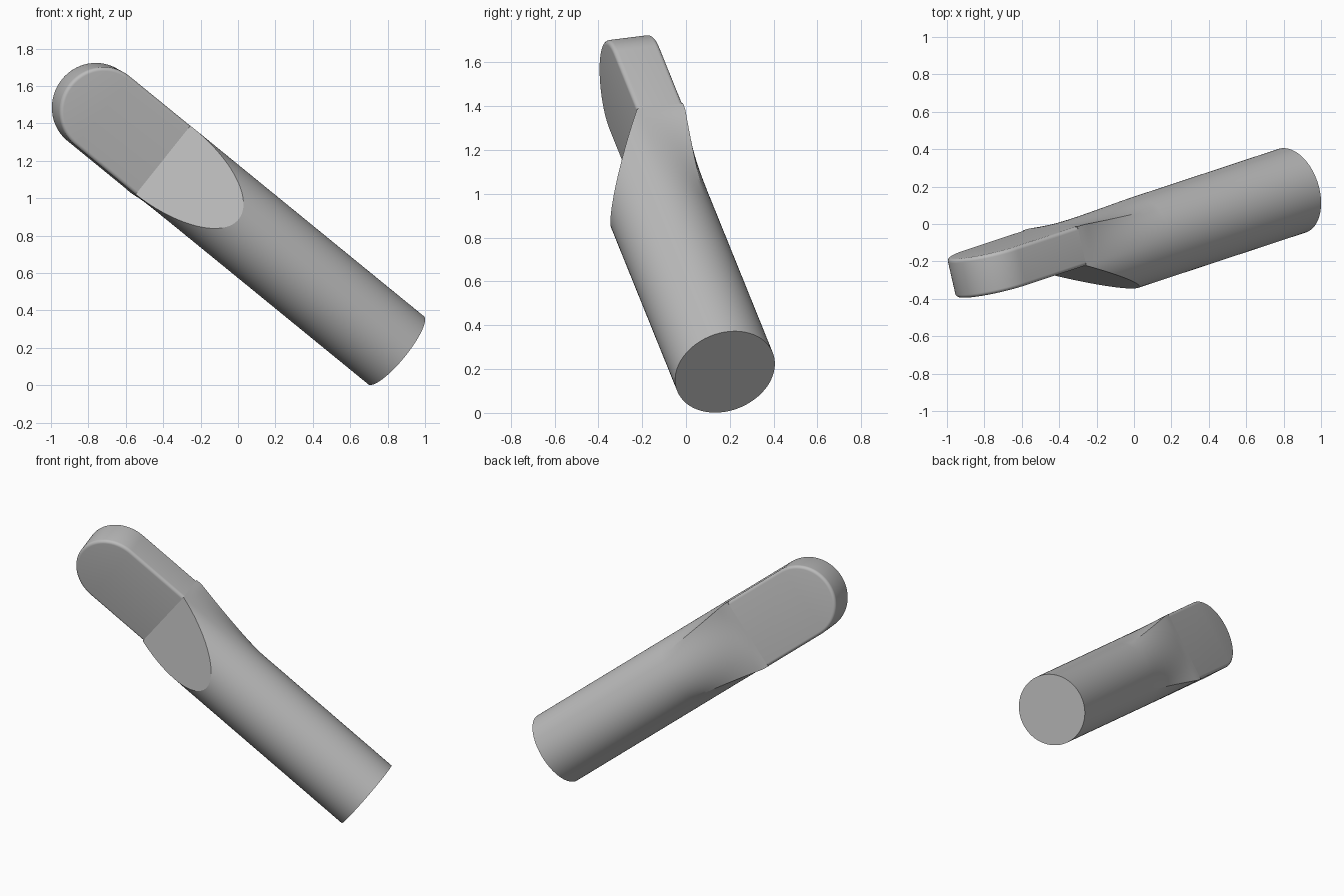
import bpy, bmesh, math
from mathutils import Matrix, Vector

cube = bpy.data.objects.get("Cube")
if cube:
    bpy.data.objects.remove(cube, do_unlink=True)

R = 0.235        # shaft radius and half width of the blade
DEPTH = 0.216    # blade thickness, behind the shaft axis
BEND = 1.66      # distance along the axis where the blade begins
TIP = 2.088      # centre of the rounded blade tip
FLARE = 1.05     # start of the round-to-flat blend
SIDES = 96

# Local frame: x across the blade, y out of its front face, z along the shaft
axis = Vector((-0.751, -0.248, 0.613)).normalized()
across = axis.cross(Vector((0.22, -0.96, -0.12))).normalized()
outward = across.cross(axis)
frame = Matrix((across, outward, axis)).transposed().to_4x4()
frame.translation = (0.845, 0.178, 0.187)

grey = bpy.data.materials.new("plain grey")
grey.use_nodes = True
grey.diffuse_color = (0.5, 0.5, 0.5, 1)
grey.node_tree.nodes["Principled BSDF"].inputs["Base Color"].default_value = (0.5, 0.5, 0.5, 1)


def finish(bm, name):
    bmesh.ops.transform(bm, matrix=frame, verts=bm.verts)
    bmesh.ops.recalc_face_normals(bm, faces=bm.faces)
    mesh = bpy.data.meshes.new(name)
    bm.to_mesh(mesh)
    bm.free()
    mesh.materials.append(grey)
    obj = bpy.data.objects.new(name, mesh)
    bpy.context.collection.objects.link(obj)
    bpy.ops.object.select_all(action='DESELECT')
    obj.select_set(True)
    bpy.context.view_layer.objects.active = obj
    bpy.ops.object.shade_smooth_by_angle(angle=math.radians(20))


def section(bm, t):
    """Round section whose back half turns square towards the blade."""
    s = min(max((t - FLARE) / (BEND - 0.04 - FLARE), 0), 1) ** 1.3
    ring = []
    for i in range(SIDES):
        a = 2 * math.pi * i / SIDES
        u, v = math.cos(a), math.sin(a)
        x, y = R * u, R * v
        if i > SIDES // 2:
            m = max(abs(u), abs(v))
            x += s * (R * u / m - x)
            y += s * (DEPTH * v / m - y)
        elif i in (0, SIDES // 2):
            y = 0
        ring.append(bm.verts.new((x, y, t)))
    return ring


# Shaft: lofted, then sliced by the slanted front cut
bm = bmesh.new()
steps = 24
stations = [0] + [FLARE + (BEND - FLARE) * k / steps for k in range(steps + 1)]
rings = [section(bm, t) for t in stations]
for lower, upper in zip(rings, rings[1:]):
    for i in range(SIDES):
        j = (i + 1) % SIDES
        bm.faces.new((lower[i], lower[j], upper[j], upper[i]))
bm.faces.new(rings[0])
bm.faces.new(rings[-1])
bmesh.ops.bisect_plane(bm, geom=bm.verts[:] + bm.edges[:] + bm.faces[:], dist=1e-5,
                       plane_co=(0, 0, BEND), plane_no=(0, 2, 1), clear_outer=True)
bmesh.ops.holes_fill(bm, edges=[e for e in bm.edges if e.is_boundary], sides=0)
finish(bm, "shaft")

# Blade: flat bar with a round tip and softened rims
bm = bmesh.new()
outline = [(R, BEND)]
for i in range(SIDES // 2 + 1):
    a = 2 * math.pi * i / SIDES
    outline.append((R * math.cos(a), TIP + R * math.sin(a)))
outline.append((-R, BEND))
base = bm.faces.new([bm.verts.new((x, -DEPTH, t)) for x, t in outline])
top = bmesh.ops.extrude_face_region(bm, geom=[base], use_keep_orig=True)["geom"]
bmesh.ops.translate(bm, vec=(0, DEPTH, 0),
                    verts=[g for g in top if isinstance(g, bmesh.types.BMVert)])
rims = [e for e in bm.edges
        if abs(e.verts[0].co.y - e.verts[1].co.y) < 1e-4
        and max(v.co.z for v in e.verts) > BEND + 0.01]
bmesh.ops.bevel(bm, geom=rims, offset=0.02, offset_type='OFFSET', segments=6,
                profile=0.5, affect='EDGES')
finish(bm, "blade")
